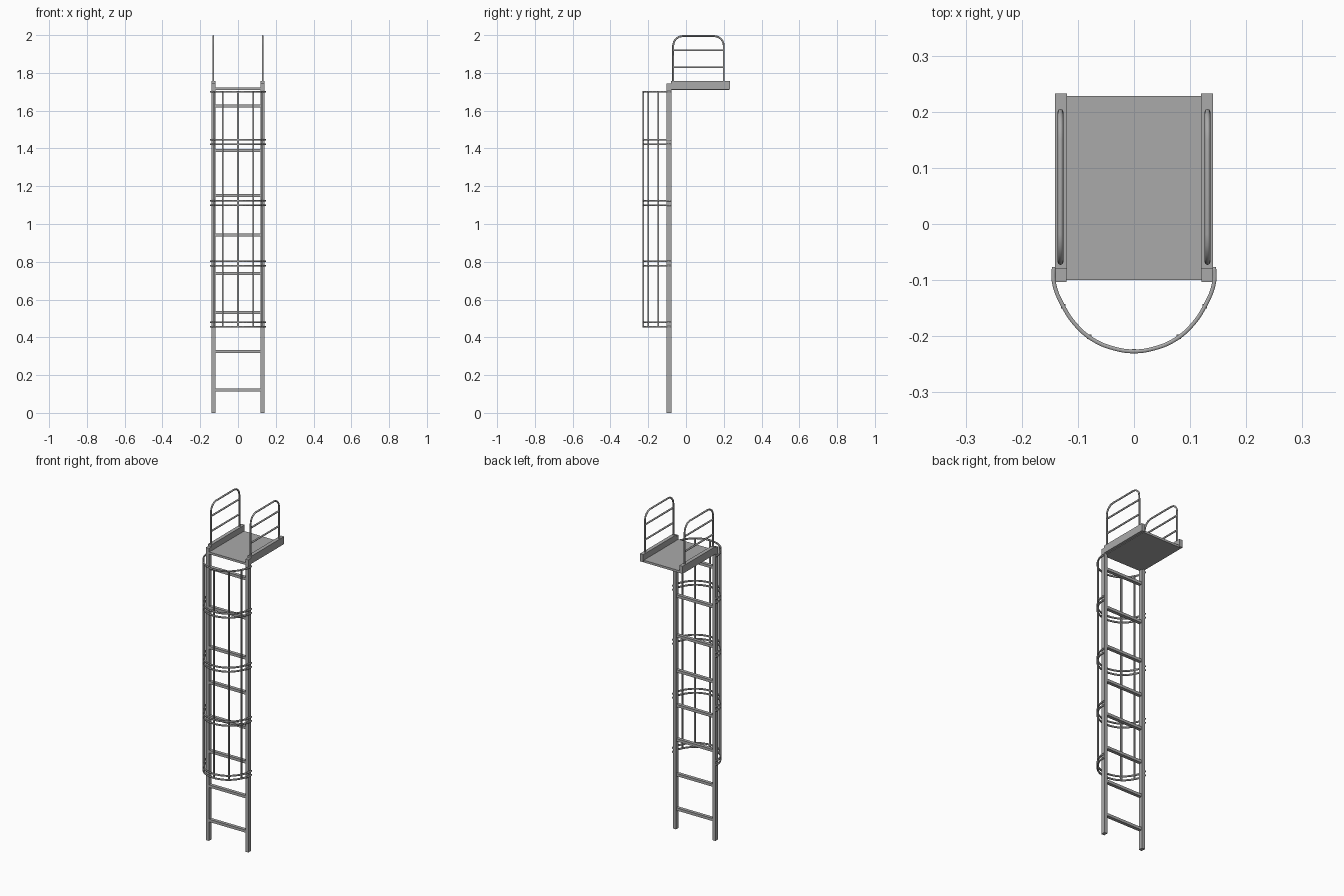
import bpy
from mathutils import Vector

if "Cube" in bpy.data.objects:
    bpy.data.objects.remove(bpy.data.objects["Cube"], do_unlink=True)

steel = bpy.data.materials.new("grey steel")
steel.use_nodes = True
GREY = (0.4, 0.4, 0.4, 1)
steel.diffuse_color = GREY
steel.node_tree.nodes["Principled BSDF"].inputs["Base Color"].default_value = GREY


def box(name, low, high):
    low, high = Vector(low), Vector(high)
    bpy.ops.mesh.primitive_cube_add(size=1, location=(low + high) / 2)
    ob = bpy.context.object
    ob.name = name
    ob.scale = high - low
    ob.data.materials.append(steel)
    return ob


def curve(name, dims):
    cu = bpy.data.curves.new(name, 'CURVE')
    cu.dimensions = dims
    cu.materials.append(steel)
    ob = bpy.data.objects.new(name, cu)
    bpy.context.collection.objects.link(ob)
    return ob


def add_bezier(cu, points):
    sp = cu.splines.new('BEZIER')
    sp.bezier_points.add(len(points) - 1)
    for bp, p in zip(sp.bezier_points, points):
        bp.co = p
        bp.handle_left_type = bp.handle_right_type = 'AUTO'
    return sp


def add_line(cu, points):
    sp = cu.splines.new('POLY')
    sp.points.add(len(points) - 1)
    for pt, p in zip(sp.points, points):
        pt.co = (*p, 1)


# Ladder posts, platform side beams and handrails
for side, s in (("left", 1), ("right", -1)):
    xs = sorted((s * 0.12, s * 0.14))
    box(side + "_post", (xs[0], -0.103, 0), (xs[1], -0.077, 1.745))
    box(side + "_platform_beam", (xs[0] - 0.001, -0.079, 1.712),
        (xs[1] + 0.001, 0.233, 1.757))

    rail = curve(side + "_handrail", '3D')
    rail.data.bevel_depth = 0.005
    rail.data.bevel_resolution = 2
    x, y0, y1, top, r = s * 0.131, -0.068, 0.2, 1.995, 0.05
    k = r * 0.3
    add_line(rail.data, [(x, y0, 1.75), (x, y0, top - r), (x, y0 + k * 0.25, top - r * 0.62),
                         (x, y0 + k, top - k), (x, y0 + r * 0.62, top - k * 0.25),
                         (x, y0 + r, top), (x, y1 - r, top),
                         (x, y1 - r * 0.62, top - k * 0.25), (x, y1 - k, top - k),
                         (x, y1 - k * 0.25, top - r * 0.62), (x, y1, top - r), (x, y1, 1.75)])
    for z in (1.83, 1.92):
        add_line(rail.data, [(x, y0, z), (x, y1, z)])

# Platform deck
box("platform_deck", (-0.125, -0.1, 1.709), (0.125, 0.228, 1.722))

# Rungs
for i, z in enumerate((0.12, 0.325, 0.532, 0.737, 0.943, 1.152, 1.39, 1.625)):
    box(f"rung_{i + 1}", (-0.125, -0.1, z - 0.008), (0.125, -0.08, z + 0.008))

# Safety cage hoops: flat bands bowed out in front of the posts
half = [(0.143, -0.077), (0.143, -0.103), (0.126, -0.147),
        (0.1, -0.184), (0.07, -0.208), (0.035, -0.222)]
path = half + [(0, -0.227)] + [(-x, y) for x, y in reversed(half)]
levels = [z + d for z in (0.455, 0.778, 1.1, 1.422) for d in (0, 0.024)] + [1.699]
for i, z in enumerate(levels):
    hoop = curve(f"cage_hoop_{i + 1}", '2D')
    hoop.data.fill_mode = 'NONE'
    hoop.data.extrude = 0.004
    hoop.data.resolution_u = 6
    hoop.location.z = z
    add_bezier(hoop.data, [(x, y, 0) for x, y in path])
    band = hoop.modifiers.new("thickness", 'SOLIDIFY')
    band.thickness = 0.007
    band.offset = 0

# Vertical cage bars
for i, (x, y) in enumerate(((-0.126, -0.147), (-0.08, -0.201), (0, -0.227),
                            (0.08, -0.201), (0.126, -0.147))):
    box(f"cage_bar_{i + 1}", (x - 0.004, y - 0.004, 0.453), (x + 0.004, y + 0.004, 1.701))
